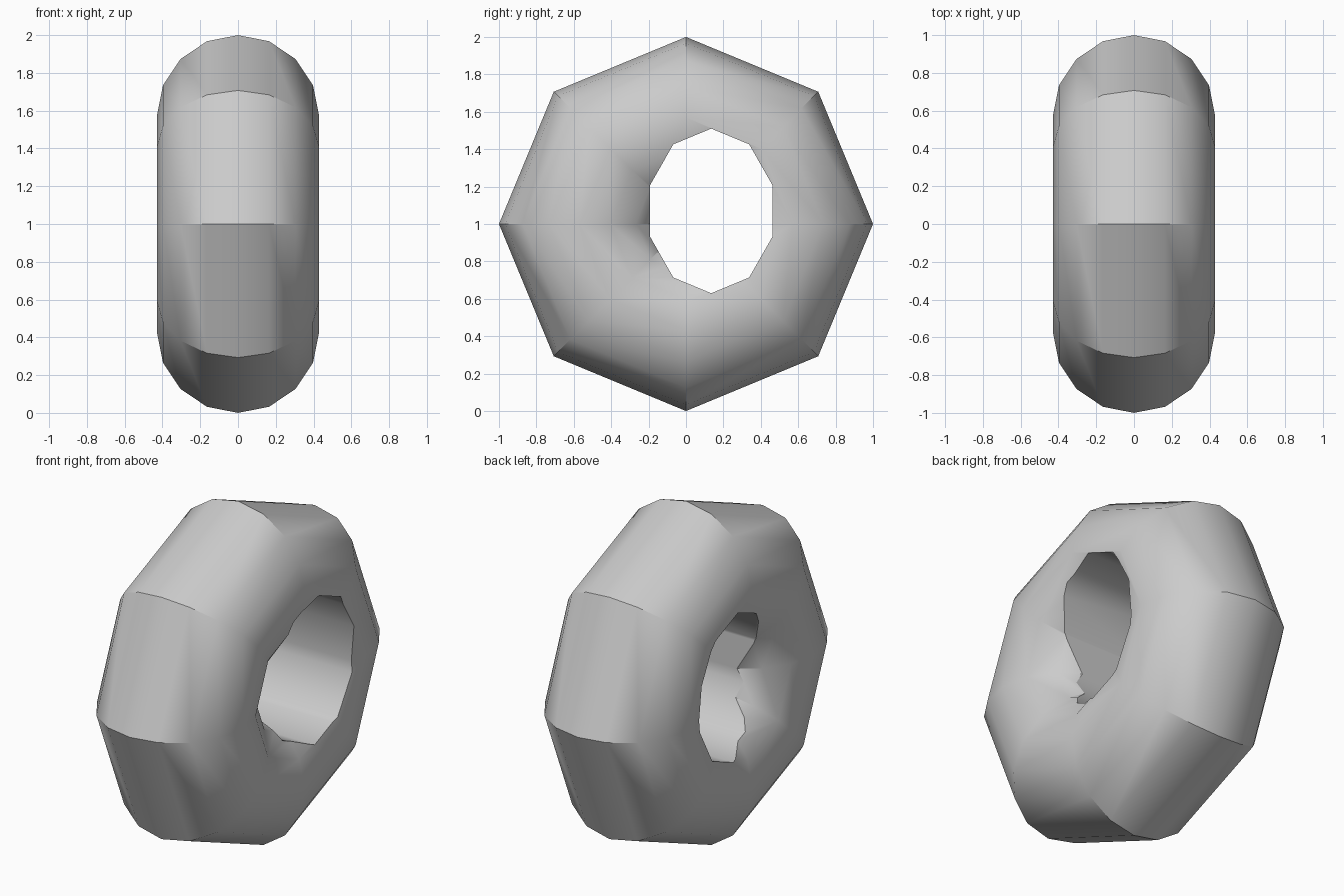
import bpy, math

default_cube = bpy.data.objects.get("Cube")
if default_cube:
    bpy.data.objects.remove(default_cube, do_unlink=True)

HOLE_Y, HOLE_Z = 0.135, 1.07      # centre of the oval bore
BORE_Y, BORE_Z = 0.345, 0.44      # its half sizes

grey = bpy.data.materials.new("plain grey")
grey.use_nodes = True
colour = (0.6, 0.6, 0.6, 1)
grey.diffuse_color = colour
grey.node_tree.nodes["Principled BSDF"].inputs["Base Color"].default_value = colour

# Eight-sided ring standing upright, with its axis along x
bpy.ops.mesh.primitive_torus_add(major_segments=8, minor_segments=16,
                                 major_radius=0.57, minor_radius=0.43,
                                 location=(0, 0, 1), rotation=(0, math.pi / 2, 0))
ring = bpy.context.object
ring.name = "ring"
bpy.ops.object.transform_apply(location=True, rotation=True, scale=True)
ring.data.materials.append(grey)

# Ten-sided oval cutter, with a corner at the top
bpy.ops.mesh.primitive_cylinder_add(vertices=10, radius=1, depth=2,
                                    location=(0, HOLE_Y, HOLE_Z),
                                    rotation=(0, math.pi / 2, 0))
cutter = bpy.context.object
cutter.name = "bore_cutter"
cutter.rotation_euler = (math.pi / 2, 0, math.pi / 2)
cutter.scale = (BORE_Y, BORE_Z, 1)
bpy.ops.object.transform_apply(location=True, rotation=True, scale=True)
cutter.data.materials.append(grey)
cutter.hide_render = True

# Cut the bore, then drop the cutter
bpy.ops.object.select_all(action='DESELECT')
ring.select_set(True)
bpy.context.view_layer.objects.active = ring
cut = ring.modifiers.new("bore", 'BOOLEAN')
cut.operation = 'DIFFERENCE'
cut.solver = 'EXACT'
cut.object = cutter
bpy.ops.object.modifier_apply(modifier=cut.name)
bpy.data.objects.remove(cutter, do_unlink=True)

# Smooth the ring, keeping the tread corners crisp
bpy.ops.object.shade_smooth_by_angle(angle=math.radians(30))


def on_bore(point):
    r = math.hypot((point.y - HOLE_Y) / BORE_Y, (point.z - HOLE_Z) / BORE_Z)
    return abs(r - 1) < 0.02


# The lengthwise corners of the bore are rounded off in the shading
for edge in ring.data.edges:
    a, b = (ring.data.vertices[i].co for i in edge.vertices)
    if on_bore(a) and on_bore(b) and abs(a.x - b.x) > 0.9 * (a - b).length:
        edge.use_edge_sharp = False
